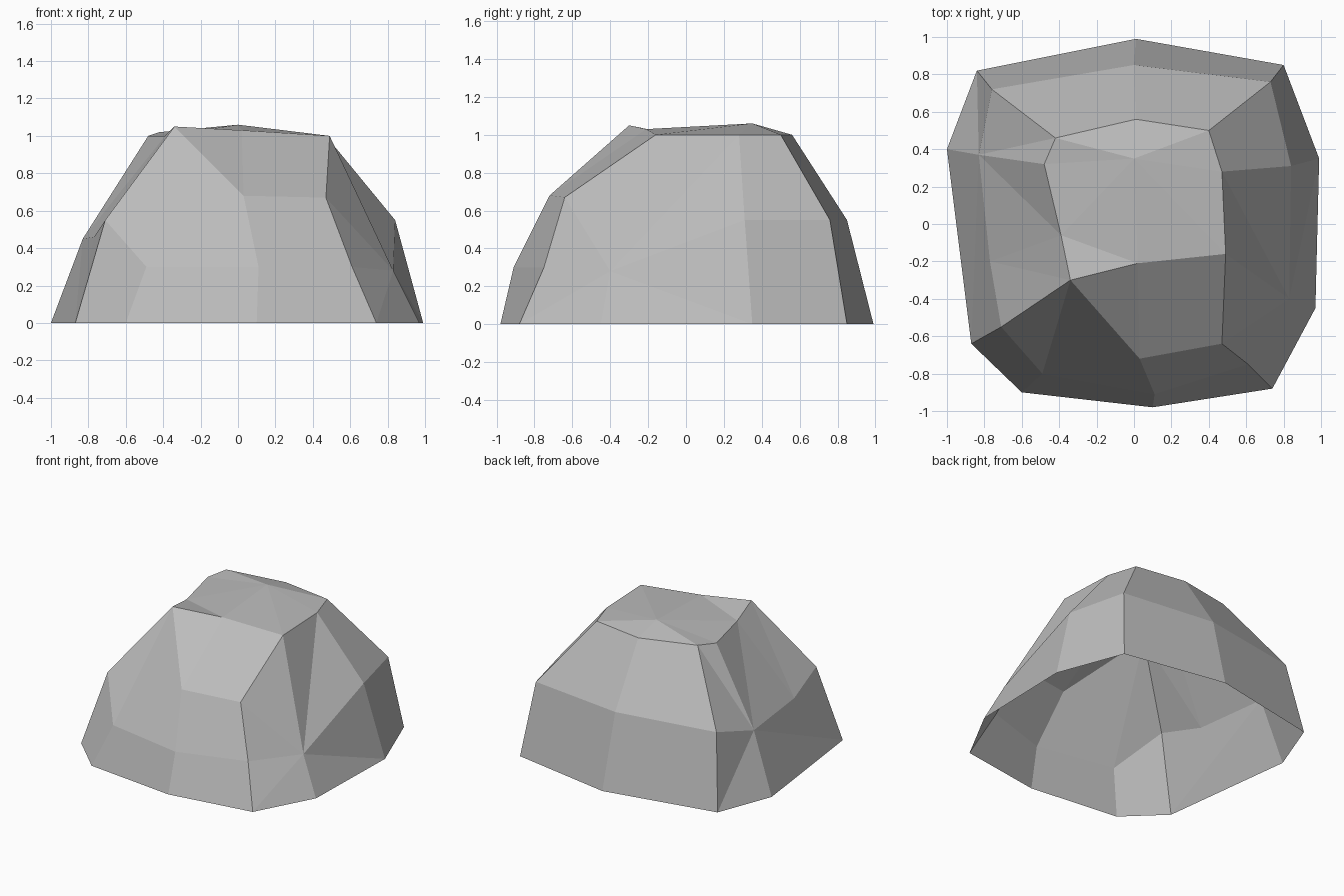
import bpy
import bmesh

default_cube = bpy.data.objects.get("Cube")
if default_cube:
    bpy.data.objects.remove(default_cube, do_unlink=True)

# Stone material
stone = bpy.data.materials.new("grey_stone")
stone.use_nodes = True
stone_colour = (0.5, 0.5, 0.5, 1)
stone.diffuse_color = stone_colour
stone.node_tree.nodes["Principled BSDF"].inputs["Base Color"].default_value = stone_colour

# Points shared by neighbouring ribs
peak = (-.34, -.30, 1.05)
front_brow = (.49, -.16, 1)
side_foot = (-.87, -.64, 0)
crown = (0, .35, 1.06)

# Ribs around the boulder, each running from the ground up to the rim
ribs = {
    "front_right": [(-.6, -.9, 0), (-.49, -.8, .3), peak, peak],
    "front": [(.1, -.98, 0), (.11, -.91, .3), (.03, -.72, .68), (.02, -.21, 1.03)],
    "front_left": [(.74, -.88, 0), (.61, -.75, .3), (.47, -.64, .67), front_brow],
    "left_dent": [(.97, -.45, 0), (.83, -.4, .28), front_brow, front_brow],
    "left": [(.99, .35, 0), (.84, .31, .55), (.47, .28, 1)],
    "back_left": [(.8, .85, 0), (.73, .76, .55), (.4, .5, 1)],
    "back": [(.01, .99, 0), (0, .85, .55), (.01, .56, 1)],
    "back_right": [(-.84, .82, 0), (-.76, .72, .55), (-.42, .46, 1.02)],
    "right_dent": [(-1, .4, 0), (-.83, .37, .45), (-.48, .32, 1)],
    "right_hollow_dent": [side_foot, (-.77, -.2, .46), (-.39, -.06, 1)],
    "right": [side_foot, (-.71, -.55, .55), peak],
}
dents = [rib[1] for name, rib in ribs.items() if "dent" in name]

bm = bmesh.new()
vertices = {}


def vertex(point):
    """Return the single vertex at a point, making it when first needed."""
    if point not in vertices:
        vertices[point] = bm.verts.new(point)
    return vertices[point]


def facet(points):
    """Add one facet, dropping repeated corners; fan it out from any dent."""
    corners = list(dict.fromkeys(points))
    if len(corners) < 3:
        return
    dent = next((p for p in dents if p in corners), None)
    if dent and len(corners) > 3:
        start = corners.index(dent)
        corners = corners[start:] + corners[:start]
        for second, third in zip(corners[1:], corners[2:]):
            bm.faces.new([vertex(p) for p in (dent, second, third)])
    else:
        bm.faces.new([vertex(p) for p in corners])


# Sides: bridge every rib to the next, leaving the underside open
columns = [rib + [rib[-1]] * (4 - len(rib)) for rib in ribs.values()]
for here, following in zip(columns, columns[1:] + columns[:1]):
    for row in range(3):
        facet([here[row], following[row], following[row + 1], here[row + 1]])

# Top: a sloping facet behind the peak and a fan around the crown
rim = list(dict.fromkeys(column[-1] for column in columns))
rim.remove(peak)
facet([rim[-1], peak, rim[0]])
for here, following in zip(rim, rim[1:] + rim[:1]):
    facet([here, following, crown])

mesh = bpy.data.meshes.new("boulder")
bm.to_mesh(mesh)
bm.free()
mesh.materials.append(stone)
boulder = bpy.data.objects.new("boulder", mesh)
bpy.context.collection.objects.link(boulder)
